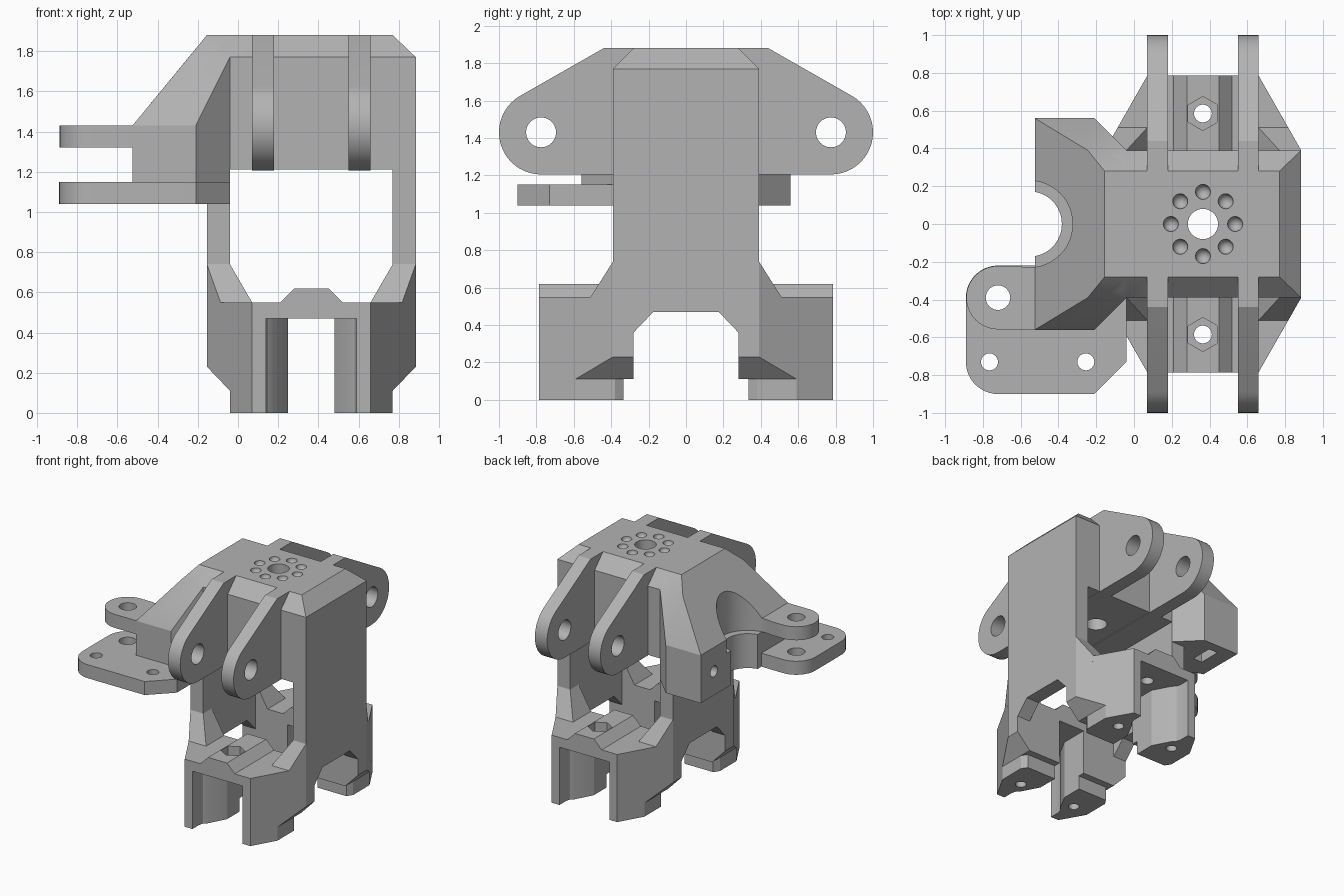
import bpy, bmesh, math
from mathutils import Matrix, Vector

if "Cube" in bpy.data.objects:
    bpy.data.objects.remove(bpy.data.objects["Cube"])

grey = bpy.data.materials.new("plain grey")
grey.diffuse_color = (0.45, 0.45, 0.45, 1)
grey.use_nodes = True
grey.node_tree.nodes["Principled BSDF"].inputs["Base Color"].default_value = grey.diffuse_color
CX = 0.365                      # symmetry plane of the carriage


def finish(name, bm):
    bmesh.ops.recalc_face_normals(bm, faces=bm.faces)
    me = bpy.data.meshes.new(name)
    bm.to_mesh(me)
    bm.free()
    ob = bpy.data.objects.new(name, me)
    bpy.context.collection.objects.link(ob)
    me.materials.append(grey)
    return ob


def hull(name, pts):
    bm = bmesh.new()
    vs = [bm.verts.new(p) for p in pts]
    res = bmesh.ops.convex_hull(bm, input=vs)
    junk = {g for g in res["geom_interior"] + res["geom_unused"] if isinstance(g, bmesh.types.BMVert)}
    bmesh.ops.delete(bm, geom=list(junk), context='VERTS')
    bmesh.ops.dissolve_limit(bm, angle_limit=0.01, verts=bm.verts, edges=bm.edges)
    return finish(name, bm)


def prism(name, poly, a, b, axis='z'):
    """Extrude a 2D outline: (x, y) along z, or (y, z) along x."""
    bm = bmesh.new()
    place = (lambda p: (p[0], p[1], a)) if axis == 'z' else (lambda p: (a, p[0], p[1]))
    f = bm.faces.new([bm.verts.new(place(p)) for p in poly])
    new = bmesh.ops.extrude_face_region(bm, geom=[f])["geom"]
    d = Vector((0, 0, b - a)) if axis == 'z' else Vector((b - a, 0, 0))
    bmesh.ops.translate(bm, verts=[v for v in new if isinstance(v, bmesh.types.BMVert)], vec=d)
    return finish(name, bm)


def arc(cx, cy, r, a0, a1, n=12):
    return [(cx + r * math.cos(math.radians(a0 + (a1 - a0) * i / n)),
             cy + r * math.sin(math.radians(a0 + (a1 - a0) * i / n))) for i in range(n + 1)]


def rod(c, r, a, b, axis='z', n=32):
    return prism("hole_cutter", arc(c[0], c[1], r, 0, 360, n)[:-1], a, b, axis)


def flip(pts):                  # mirror an outline or points across CX
    return [(2 * CX - p[0],) + tuple(p[1:]) for p in pts]


def sy(pts):                    # both y signs
    return [(x, s * y, z) for x, y, z in pts for s in (1, -1)]


parts, cuts = [], []

# top cap with chamfered edges
parts.append(hull("carriage_bracket", sy(
    [(x, .39, z) for x in (-.155, .885) for z in (1.21, 1.77)] + [(-.155, .28, 1.88), (.77, .28, 1.88)])))

# side walls with arched bottom
half = [(.39, 1.3), (.39, .3), (.28, .3), (.28, .36), (.175, .47)]
wall = half + [(-y, z) for y, z in reversed(half)]
parts.append(prism("left_wall", wall, -.155, -.04, 'x'))
parts.append(prism("right_wall", wall, .77, .885, 'x'))

# two lugs spanning front to back, with pivot holes
for x in (.07, .55):
    prof = [p for s in (1, -1) for p in arc(s * .775, 1.43, .225, 0, 360, 48)[:-1]]
    prof += [(.44, 1.88), (-.44, 1.88)]
    parts.append(hull("lug", [(X, y, z) for X in (x, x + .11) for y, z in prof]))
for s in (1, -1):
    cuts.append(rod((s * .775, 1.43), .08, 0, .73, 'x'))

for s in (1, -1):
    # lower block, trapezoid in plan, chamfered down to the feet
    upper = [(.885, .28), (.885, .39), (.66, .785)]
    lower = [(.77, .28), (.77, .592), (.66, .785)]
    pts = [(x, s * y, z) for x, y in upper for z in (.23, .55)] + [(x, s * y, .11) for x, y in lower]
    parts.append(hull("lower_block", pts + flip(pts)))
    # feet
    foot = [(.77, .38), (.74, .335), (.77, .592), (.66, .785)]
    pts = [(x, s * y, z) for x, y in foot for z in (0, .15)]
    parts.append(hull("feet", pts + flip(pts)))
    # ridge carrying the nut
    parts.append(hull("nut_ridge", [(x, s * y, z) for y in (.28, .785) for x, z in
                 ((.21, .55), (.52, .55), (.21, .5), (.52, .5), (.28, .62), (.45, .62))]))
    # gussets between block and walls
    g = [(x, s * y, .74) for x in (.77, .885) for y in (.28, .39)]
    g += [(x, s * y, z) for z in (.5, .55) for x, y in
          ((.66, .28), (.885, .28), (.885, .39), (.817, .51), (.66, .51))]
    parts += [hull("gusset", g), hull("gusset", flip(g))]
    # rail slot between the feet
    e = [(.14, .9), (.14, .70), (.15, .665), (.175, .64), (.25, .50), (.25, .2)]
    slot = e + flip(e)[::-1]
    cuts.append(prism("slot_cutter", [(x, s * y) for x, y in slot], -.1, .47))
    # nut pocket, bolt hole and foot screw holes
    hexa = [(CX + .09 * math.sin(k * math.pi / 3), s * .585 + .09 * math.cos(k * math.pi / 3)) for k in range(6)]
    cuts.append(prism("nut_cutter", hexa, .54, .7))
    cuts.append(rod((CX, s * .585), .047, .4, .7))
    for x in (.11, .62):
        cuts.append(rod((x, s * .56), .04, -.1, .3, n=20))

# hotend arm on the left
parts.append(hull("mount_arm", sy(
    [(x, .56, z) for x in (-.525, -.21) for z in (1.04, 1.43)] +
    [(-.04, .39, 1.04), (-.04, .39, 1.77), (-.245, .39, 1.77), (-.155, .28, 1.88), (-.04, .28, 1.88)])))
cuts.append(rod((-.555, 0), .173, .9, 2, n=48))
cuts.append(rod((-.555, 0), .23, 1.32, 2, n=48))
# clamp screw hole and nut trap from below
cuts.append(rod((.39, 1.235), .045, -.6, -.3, 'x', 24))
cuts.append(prism("trap_cutter", [(-.40, .30), (-.32, .30), (-.32, .48), (-.40, .48)], 1.0, 1.31))

# upper ear and lower plate
ear = arc(-.72, -.39, .168, 90, 270, 20) + [(-.45, -.558), (-.45, -.222)]
parts.append(prism("upper_ear", ear, 1.32, 1.43))
plate = (arc(-.72, -.39, .17, 90, 180) + arc(-.72, -.73, .17, 180, 270) +
         [(-.21, -.9), (-.04, -.73), (-.04, -.38), (-.3, -.3), (-.45, -.22)])
parts.append(prism("lower_plate", plate, 1.04, 1.15))
cuts.append(rod((-.72, -.39), .065, 1, 1.5))
for x in (-.765, -.255):
    cuts.append(rod((x, -.73), .045, 1, 1.2, n=24))

# centre hole and ring of dimples in the top
cuts.append(rod((CX, 0), .08, 1.1, 2))
for k in range(8):
    a = k * math.pi / 4
    bm = bmesh.new()
    bmesh.ops.create_uvsphere(bm, u_segments=20, v_segments=12, radius=.04,
                              matrix=Matrix.Translation((CX + .17 * math.cos(a), .17 * math.sin(a), 1.88)))
    cuts.append(finish("dimple_cutter", bm))

# join the parts, then cut the openings
body = parts[0]
bpy.context.view_layer.objects.active = body
for op, group in (('UNION', parts[1:]), ('DIFFERENCE', cuts)):
    for ob in group:
        m = body.modifiers.new("b", 'BOOLEAN')
        m.operation, m.object, m.solver = op, ob, 'EXACT'
        bpy.ops.object.modifier_apply(modifier=m.name)
        bpy.data.objects.remove(ob)

bpy.ops.object.select_all(action='DESELECT')
body.select_set(True)
bpy.ops.object.shade_smooth_by_angle(angle=math.radians(25))
